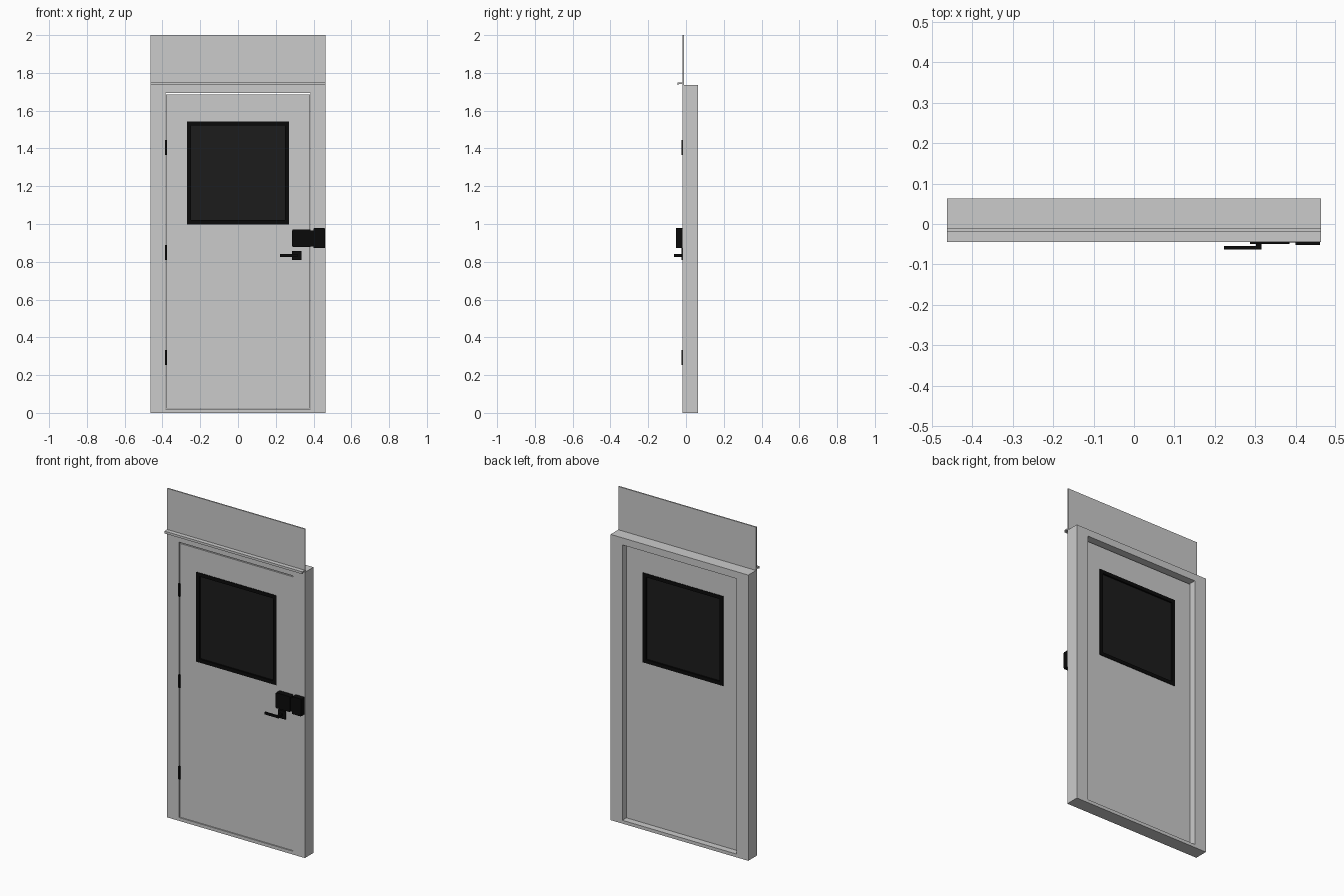
import bpy, bmesh
from mathutils import Vector

if "Cube" in bpy.data.objects:
    bpy.data.objects.remove(bpy.data.objects["Cube"])

def material(name, v):
    m = bpy.data.materials.new(name)
    m.diffuse_color = (v, v, v, 1)
    m.use_nodes = True
    m.node_tree.nodes["Principled BSDF"].inputs["Base Color"].default_value = m.diffuse_color
    return m

BLACK = material("black", 0.003)
GLASS = material("dark_glass", 0.012)

def finish(name, bm, mat=None):
    bmesh.ops.recalc_face_normals(bm, faces=bm.faces)
    me = bpy.data.meshes.new(name)
    bm.to_mesh(me)
    bm.free()
    ob = bpy.data.objects.new(name, me)
    bpy.context.collection.objects.link(ob)
    if mat:
        me.materials.append(mat)
    return ob

def box(name, x, y, z, mat=None, bevel=0):
    """Box from (min, max) ranges, optionally rounding the edges along y."""
    bm = bmesh.new()
    bmesh.ops.create_cube(bm, size=1)
    for v in bm.verts:
        v.co = Vector([r[0] + (c + 0.5) * (r[1] - r[0]) for c, r in zip(v.co, (x, y, z))])
    if bevel:
        edges = [e for e in bm.edges if abs(e.verts[0].co.y - e.verts[1].co.y) > 1e-5]
        bmesh.ops.bevel(bm, geom=edges, offset=bevel, segments=3, profile=0.5, affect='EDGES')
    return finish(name, bm, mat)

def ring(name, outer, inner, y, mat=None):
    """Rectangular slab with a rectangular hole; rects are (x0, x1, z0, z1)."""
    bm = bmesh.new()
    def loop(r, yy):
        x0, x1, z0, z1 = r
        return [bm.verts.new((a, yy, b)) for a, b in ((x0, z0), (x1, z0), (x1, z1), (x0, z1))]
    loops = [loop(outer, y[0]), loop(outer, y[1]), loop(inner, y[1]), loop(inner, y[0])]
    for k in range(4):
        a, b = loops[k], loops[(k + 1) % 4]
        for i in range(4):
            j = (i + 1) % 4
            bm.faces.new((a[i], a[j], b[j], b[i]))
    return finish(name, bm, mat)

# Door frame and leaf
ring("door_frame", (-0.463, 0.463, 0, 1.737), (-0.384, 0.384, 0.02, 1.694), (-0.019, 0.063))
window = (-0.27, 0.27, 0.998, 1.543)
ring("door_leaf", (-0.38, 0.38, 0.022, 1.686), window, (-0.015, 0.027))

# Window
ring("window_frame", window, (-0.248, 0.248, 1.02, 1.521), (-0.018, 0.030), BLACK)
box("window_glass", (-0.249, 0.249), (-0.008, 0.02), (1.019, 1.522), GLASS)

# Panel over the door and drip ledge
box("top_panel", (-0.463, 0.463), (-0.019, -0.011), (1.737, 2.0))
box("drip_ledge", (-0.463, 0.463), (-0.043, -0.019), (1.742, 1.75))
box("drip_lip", (-0.463, 0.463), (-0.045, -0.040), (1.736, 1.75))

# Hinges
for i, z in enumerate((0.294, 0.85, 1.404)):
    box(f"hinge_{i + 1}", (-0.386, -0.376), (-0.023, -0.012), (z - 0.04, z + 0.04), BLACK)

# Rim lock
box("lock_case", (0.287, 0.385), (-0.049, -0.014), (0.877, 0.971), BLACK, 0.006)
box("lock_bolt", (0.38, 0.403), (-0.046, -0.019), (0.882, 0.966), BLACK)
box("lock_keeper", (0.40, 0.461), (-0.052, -0.019), (0.872, 0.978), BLACK, 0.004)

# Lever handle
box("handle_rose", (0.287, 0.335), (-0.024, -0.014), (0.809, 0.858), BLACK)
box("handle_spindle", (0.302, 0.316), (-0.058, -0.022), (0.826, 0.84), BLACK)
box("handle_lever", (0.223, 0.316), (-0.063, -0.054), (0.826, 0.84), BLACK)
